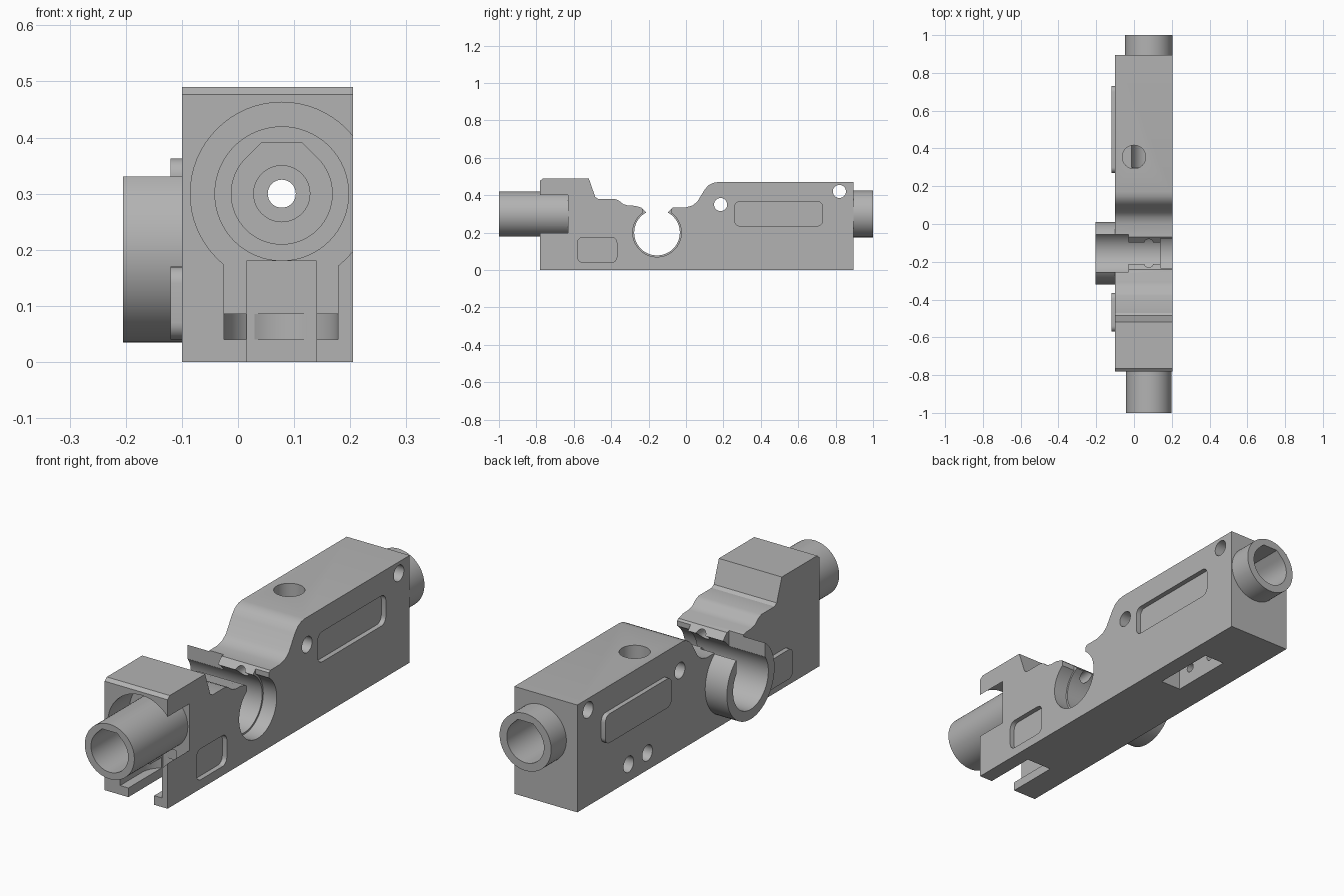
import bpy, bmesh, math
from mathutils import Vector

if "Cube" in bpy.data.objects:
    bpy.data.objects.remove(bpy.data.objects["Cube"], do_unlink=True)

grey = bpy.data.materials.new("plain_grey")
grey.use_nodes = True
COL = (0.45, 0.45, 0.45, 1)
grey.diffuse_color = COL
grey.node_tree.nodes["Principled BSDF"].inputs["Base Color"].default_value = COL

PLACE = {"x": lambda u, v, t: (t, u, v),
         "y": lambda u, v, t: (u, t, v),
         "z": lambda u, v, t: (u, v, t)}


def prism(name, pts, axis, a, b):
    """Extrude a flat outline along an axis from a to b."""
    bm = bmesh.new()
    lo, hi = [[bm.verts.new(PLACE[axis](u, v, t)) for u, v in pts] for t in (a, b)]
    n = len(pts)
    bm.faces.new(lo)
    bm.faces.new(hi)
    for i in range(n):
        j = (i + 1) % n
        bm.faces.new((lo[i], lo[j], hi[j], hi[i]))
    bmesh.ops.recalc_face_normals(bm, faces=bm.faces)
    me = bpy.data.meshes.new(name)
    bm.to_mesh(me)
    bm.free()
    me.materials.append(grey)
    ob = bpy.data.objects.new(name, me)
    bpy.context.collection.objects.link(ob)
    return ob


def arc(u, v, r, start=0, sweep=360, n=64):
    count = n if sweep == 360 else n + 1
    return [(u + r * math.cos(math.radians(start + sweep * i / n)),
             v + r * math.sin(math.radians(start + sweep * i / n))) for i in range(count)]


def rect(u0, u1, v0, v1):
    return [(u0, v0), (u1, v0), (u1, v1), (u0, v1)]


def round_rect(u0, u1, v0, v1, r=0.03):
    out = []
    for u, v, s in ((u1 - r, v1 - r, 0), (u0 + r, v1 - r, 90),
                    (u0 + r, v0 + r, 180), (u1 - r, v0 + r, 270)):
        out += arc(u, v, r, s, 90, 6)
    return out


def teardrop(u, v, r):
    """Round bore with a flat-topped roof."""
    k = r * (math.sqrt(2) - 1)
    return arc(u, v, r, 135, 270, 48) + [(u + k, v + r), (u - k, v + r)]


def combine(target, tool, op):
    mod = target.modifiers.new(op, "BOOLEAN")
    mod.operation = op
    mod.solver = "EXACT"
    mod.object = tool
    bpy.context.view_layer.objects.active = target
    bpy.ops.object.modifier_apply(modifier=mod.name)
    bpy.data.objects.remove(tool, do_unlink=True)


CX, CZ = 0.078, 0.30      # barrel axis
RY, RZ = -0.155, 0.20     # clip ring axis

# Main block from its side profile
profile = [(-0.78, 0), (-0.78, 0.477), (-0.765, 0.49), (-0.52, 0.49), (-0.485, 0.39),
           (-0.47, 0.38), (-0.38, 0.38), (-0.36, 0.372), (-0.335, 0.352), (-0.31, 0.345),
           (-0.27, 0.343), (-0.245, 0.335), (-0.06, 0.335), (0, 0.335), (0.035, 0.345),
           (0.06, 0.365), (0.1, 0.43), (0.12, 0.453), (0.145, 0.466), (0.17, 0.47),
           (0.895, 0.47), (0.895, 0)]
body = prism("body", profile, "x", -0.1, 0.205)


def cut(pts, axis, a, b):
    combine(body, prism("cutter", pts, axis, a, b), "DIFFERENCE")


def add(pts, axis, a, b):
    combine(body, prism("addition", pts, axis, a, b), "UNION")


# Front keyhole pocket and slot under the barrel
cut(arc(CX, CZ, 0.163), "y", -0.8, -0.63)
cut(rect(-0.025, 0.178, 0.085, 0.25), "y", -0.8, -0.63)
cut(rect(0.015, 0.14, -0.02, 0.18), "y", -0.8, -0.54)
cut([(-0.025, -0.85), (0.178, -0.85)] + arc(0.0765, -0.63, 0.1015, 0, 180, 32),
    "z", 0.04, 0.086)

# Barrels at both ends
add(arc(CX, CZ, 0.12), "y", -1.0, -0.6)
add(arc(CX, CZ, 0.125), "y", 0.85, 1.0)

# Clip ring and raised side pads
add(arc(RY, RZ, 0.165), "x", -0.205, -0.08)
add(round_rect(0.27, 0.73, 0.235, 0.363), "x", -0.12, -0.09)
add(round_rect(-0.57, -0.365, 0.04, 0.17), "x", -0.12, -0.09)

# Clip bore and its opening
cut(arc(RY, RZ, 0.122), "x", -0.3, 0.3)
cut(arc(RY, RZ, 0.13), "x", 0.14, 0.3)
cut(rect(RY - 0.1, RY + 0.1, RZ + 0.02, 0.5), "x", -0.3, -0.03)
cut([(RY - 0.047, RZ), (RY + 0.047, RZ), (RY + 0.047, 0.297), (RY + 0.107, 0.357),
     (RY - 0.107, 0.357), (RY - 0.047, 0.297)], "x", -0.04, 0.3)
cut(rect(RY - 0.077, RY + 0.077, RZ + 0.03, 0.5), "x", 0.14, 0.3)

# Barrel bores, counterbores and through hole
cut(teardrop(CX, CZ, 0.09), "y", -1.1, -0.53)
cut(teardrop(CX, CZ, 0.09), "y", 0.3, 1.1)
cut(arc(CX, CZ, 0.05), "y", -0.6, -0.48)
cut(arc(CX, CZ, 0.025, n=32), "y", -0.6, 0.4)

# Recesses on the left side
cut(round_rect(0.26, 0.73, 0.235, 0.367), "x", 0.183, 0.3)
cut(round_rect(-0.58, -0.37, 0.04, 0.175), "x", 0.183, 0.3)

# Cross holes, top port, bottom pocket and its screw holes
for y, z in ((0.185, 0.35), (0.82, 0.42)):
    cut(arc(y, z, 0.035, n=40), "x", -0.3, 0.3)
cut(arc(0, 0.355, 0.062), "z", 0.3, 0.6)
cut(rect(0.03, 0.13, 0.34, 0.63), "z", -0.1, 0.14)
for y in (0.41, 0.54):
    cut(arc(y, 0.075, 0.035, n=40), "x", -0.3, -0.04)
    cut(arc(y, 0.075, 0.02, n=24), "x", -0.06, 0.06)

# Smooth curved walls, keep crisp edges
bpy.ops.object.select_all(action="DESELECT")
body.select_set(True)
bpy.context.view_layer.objects.active = body
bpy.ops.object.shade_smooth_by_angle(angle=math.radians(25))
